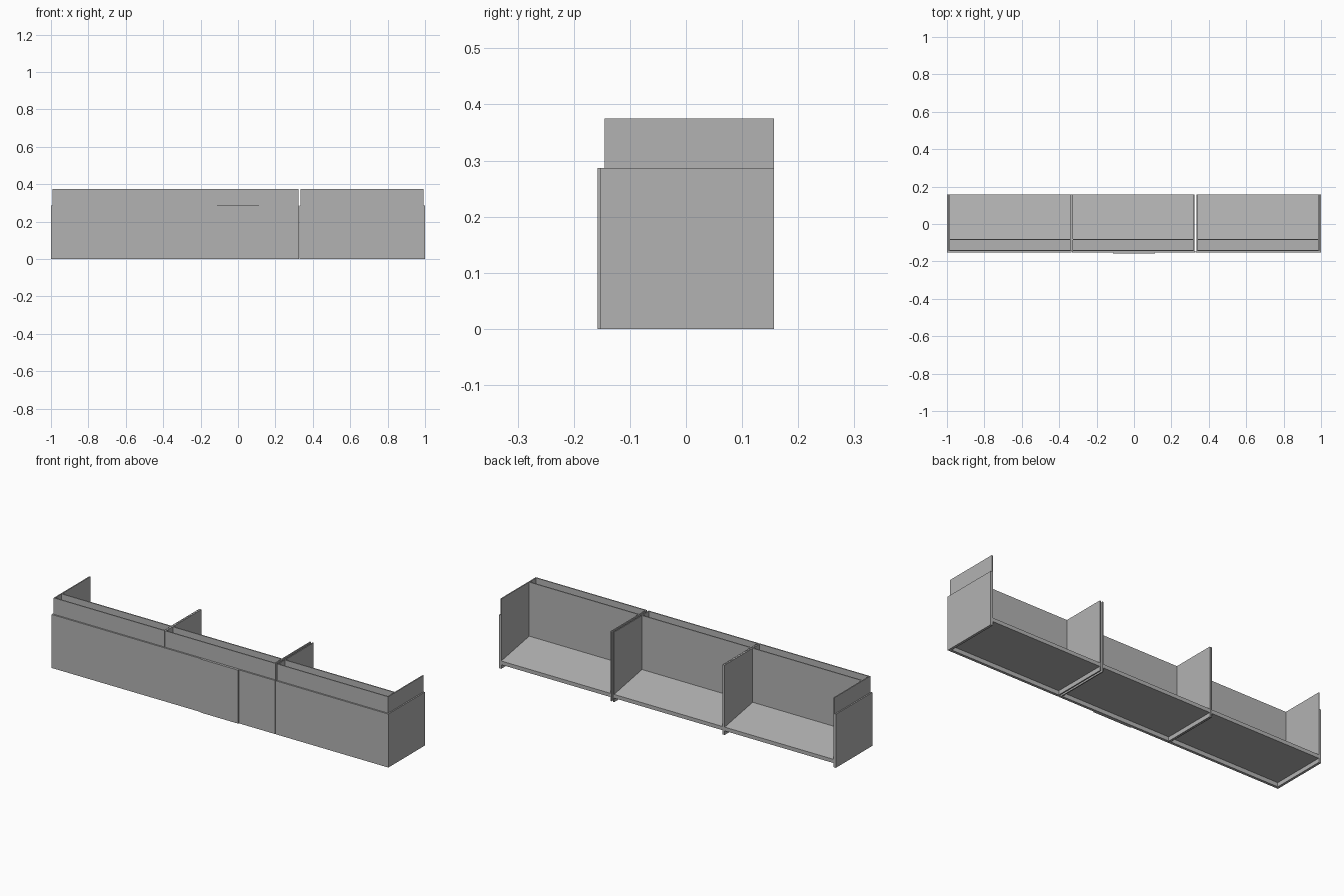
import bpy
import bmesh

old = bpy.data.objects.get("Cube")
if old:
    bpy.data.objects.remove(old, do_unlink=True)

grey = bpy.data.materials.new("plain grey")
grey.use_nodes = True
COLOUR = (0.45, 0.45, 0.45, 1)
grey.diffuse_color = COLOUR
grey.node_tree.nodes["Principled BSDF"].inputs["Base Color"].default_value = COLOUR


def extrude_profile(name, profile, x0, x1):
    """Extrude a (y, z) outline along x from x0 to x1."""
    bm = bmesh.new()
    face = bm.faces.new([bm.verts.new((x0, y, z)) for y, z in profile])
    out = bmesh.ops.extrude_face_region(bm, geom=[face])
    moved = [v for v in out["geom"] if isinstance(v, bmesh.types.BMVert)]
    bmesh.ops.translate(bm, verts=moved, vec=(x1 - x0, 0, 0))
    bmesh.ops.recalc_face_normals(bm, faces=bm.faces)
    mesh = bpy.data.meshes.new(name)
    bm.to_mesh(mesh)
    bm.free()
    mesh.materials.append(grey)
    obj = bpy.data.objects.new(name, mesh)
    bpy.context.collection.objects.link(obj)
    return obj


def box(name, x0, x1, y0, y1, z0, z1):
    return extrude_profile(name, [(y0, z0), (y1, z0), (y1, z1), (y0, z1)], x0, x1)


BACK, FRONT, INNER = 0.157, -0.145, -0.08
TOP, SKIRT_TOP = 0.375, 0.287
T = 0.006  # panel thickness

# Three open bays: side panels, front board, inner wall and sloping floor
bays = {"right": (-0.993, -0.334), "middle": (-0.333, 0.323), "left": (0.333, 0.993)}
for side, (x0, x1) in bays.items():
    box(side + "_bay_right_panel", x0, x0 + T, FRONT, BACK, 0, TOP)
    box(side + "_bay_left_panel", x1 - T, x1, FRONT, BACK, 0, TOP)
    a, b = x0 + T, x1 - T
    box(side + "_bay_front_board", a, b, FRONT, FRONT + T, 0, TOP)
    box(side + "_bay_inner_wall", a, b, INNER - T, INNER, 0.03, TOP)
    floor = [(FRONT + T, 0.022), (BACK, 0.022), (BACK, 0.042),
             (INNER, 0.085), (FRONT + T, 0.085)]
    extrude_profile(side + "_bay_floor", floor, a, b)

# Lower cladding on the front, one plate per bay
skirts = {"right": (-1, -0.333), "middle": (-0.332, 0.327), "left": (0.33, 1)}
for side, (x0, x1) in skirts.items():
    box(side + "_front_skirt", x0, x1, FRONT - 0.008, FRONT, 0, SKIRT_TOP)

# Lower cladding on both ends
for side, s in (("left", 1), ("right", -1)):
    x0, x1 = sorted((s * 0.993, s))
    box(side + "_end_skirt", x0, x1, FRONT, BACK, 0, SKIRT_TOP)

# Thin raised plate in the middle of the front
box("front_centre_plate", -0.112, 0.112, -0.158, -0.153, 0, SKIRT_TOP)
